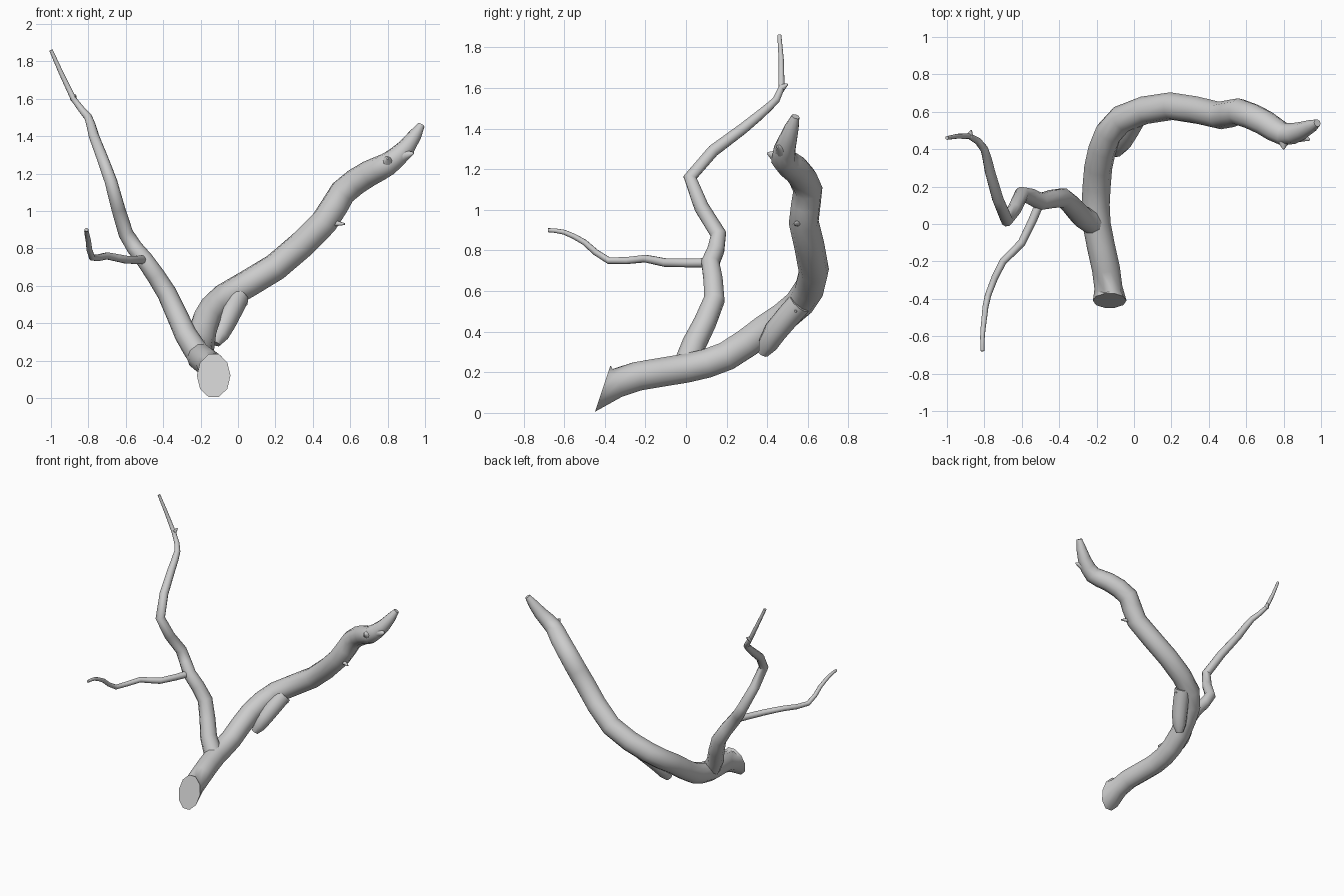
import bpy, bmesh, math
from mathutils import Vector

default_cube = bpy.data.objects.get("Cube")
if default_cube:
    bpy.data.objects.remove(default_cube, do_unlink=True)

SIDES = 10
GREY = (.6, .6, .6, 1)
bark = bpy.data.materials.new("grey bark")
bark.use_nodes = True
bark.diffuse_color = GREY
bark.node_tree.nodes["Principled BSDF"].inputs["Base Color"].default_value = GREY


def smooth_path(points):
    """Round a coarse path by adding a spline midpoint to every segment."""
    points = [Vector(point) for point in points]
    last = len(points) - 1
    path = []
    for index in range(last):
        start, end = points[index], points[index + 1]
        before = points[max(index - 1, 0)]
        after = points[min(index + 2, last)]
        middle = (start + end) / 2
        path += [start, middle + (middle - (before + after) / 2) / 8]
    return path + [points[last]]


def sawn_ring(centre, angle):
    """Slanted oval cut, wider than the limb behind it."""
    across, height = math.cos(angle), math.sin(angle)
    return centre + Vector((.09 * across, .04 * height, .12 * height))


def limb(name, points, thick, thin, power=1, sawn=False):
    """Sweep a round section along a path, tapering from thick to thin."""
    path = smooth_path(points)
    last = len(path) - 1
    bm = bmesh.new()
    rings = []
    up = Vector((0, 0, 1))
    for index, centre in enumerate(path):
        incoming = centre - path[max(index - 1, 0)]
        outgoing = path[min(index + 1, last)] - centre
        along = (incoming.normalized() + outgoing.normalized()).normalized()
        up = (up - along * along.dot(up)).normalized()
        side = along.cross(up)
        radius = thick + (thin - thick) * (index / last) ** power
        ring = []
        for corner in range(SIDES):
            angle = math.tau * corner / SIDES
            if sawn and index == 0:
                position = sawn_ring(centre, angle)
            else:
                position = centre + radius * (side * math.cos(angle) + up * math.sin(angle))
            ring.append(bm.verts.new(position))
        rings.append(ring)

    # Skin neighbouring rings and close both ends
    for ring, following in zip(rings, rings[1:]):
        for corner in range(SIDES):
            bm.faces.new((ring[corner - 1], ring[corner],
                          following[corner], following[corner - 1]))
    bm.faces.new(rings[0])
    bm.faces.new(rings[-1])
    bmesh.ops.recalc_face_normals(bm, faces=bm.faces)

    mesh = bpy.data.meshes.new(name)
    bm.to_mesh(mesh)
    bm.free()
    mesh.materials.append(bark)
    obj = bpy.data.objects.new(name, mesh)
    bpy.context.collection.objects.link(obj)
    bpy.ops.object.select_all(action='DESELECT')
    obj.select_set(True)
    bpy.context.view_layer.objects.active = obj
    bpy.ops.object.shade_smooth_by_angle(angle=math.radians(50))


# Places where several parts meet
fork = Vector((-.2, 0, .22))
elbow = Vector((-.07, .56, .54))
knee = Vector((.46, .58, .94))
crook = Vector((.8, .48, 1.25))
twig_joint = Vector((-.5, .12, .74))
kink = Vector((-.88, .47, 1.6))

# Thick limb from the sawn end to the broken tip
limb("main_limb", [
    (-.13, -.41, .12), (-.15, -.24, .18), fork, (-.2, .2, .28),
    (-.17, .4, .42), elbow, (.2, .63, .7), knee, (.56, .6, 1.1),
    (.7, .54, 1.2), crook, (.9, .5, 1.34), (.98, .54, 1.46)],
    thick=.075, thin=.02, power=8, sawn=True)

# Thin branch that forks off and climbs
limb("upper_branch", [
    fork, (-.28, .04, .34), (-.38, .14, .56), twig_joint, (-.6, .16, .88),
    (-.68, .02, 1.16), (-.77, .28, 1.4), (-.8, .4, 1.5), kink, (-1, .46, 1.86)],
    thick=.068, thin=.01, power=.9)

# Fine twig reaching forward
limb("forward_twig", [
    twig_joint, (-.6, -.1, .74), (-.7, -.2, .76), (-.78, -.38, .75),
    (-.8, -.5, .84), (-.81, -.6, .89), (-.81, -.68, .9)],
    thick=.024, thin=.01)

# Broken stub under the elbow
limb("broken_stub", [elbow + Vector((.07, 0, 0)), (-.07, .44, .4), (-.12, .38, .29)],
     thick=.06, thin=.025, power=4)

# Splinters and buds, each a short cone leaving its limb
splinters = {
    "stub_splinter": (elbow, (.12, -.02, -.04), .06),
    "limb_spike": (knee, (.11, -.05, -.01), .03),
    "tip_splinter": (crook, (0, -.08, .03), .06),
    "tip_knot": (crook + Vector((.06, 0, .04)), (.08, -.03, .02), .05),
    "branch_bud": (kink, (.01, .03, .02), .02),
}
for name, (root, reach, width) in splinters.items():
    limb(name, [root, root + Vector(reach)], thick=width, thin=.005)
